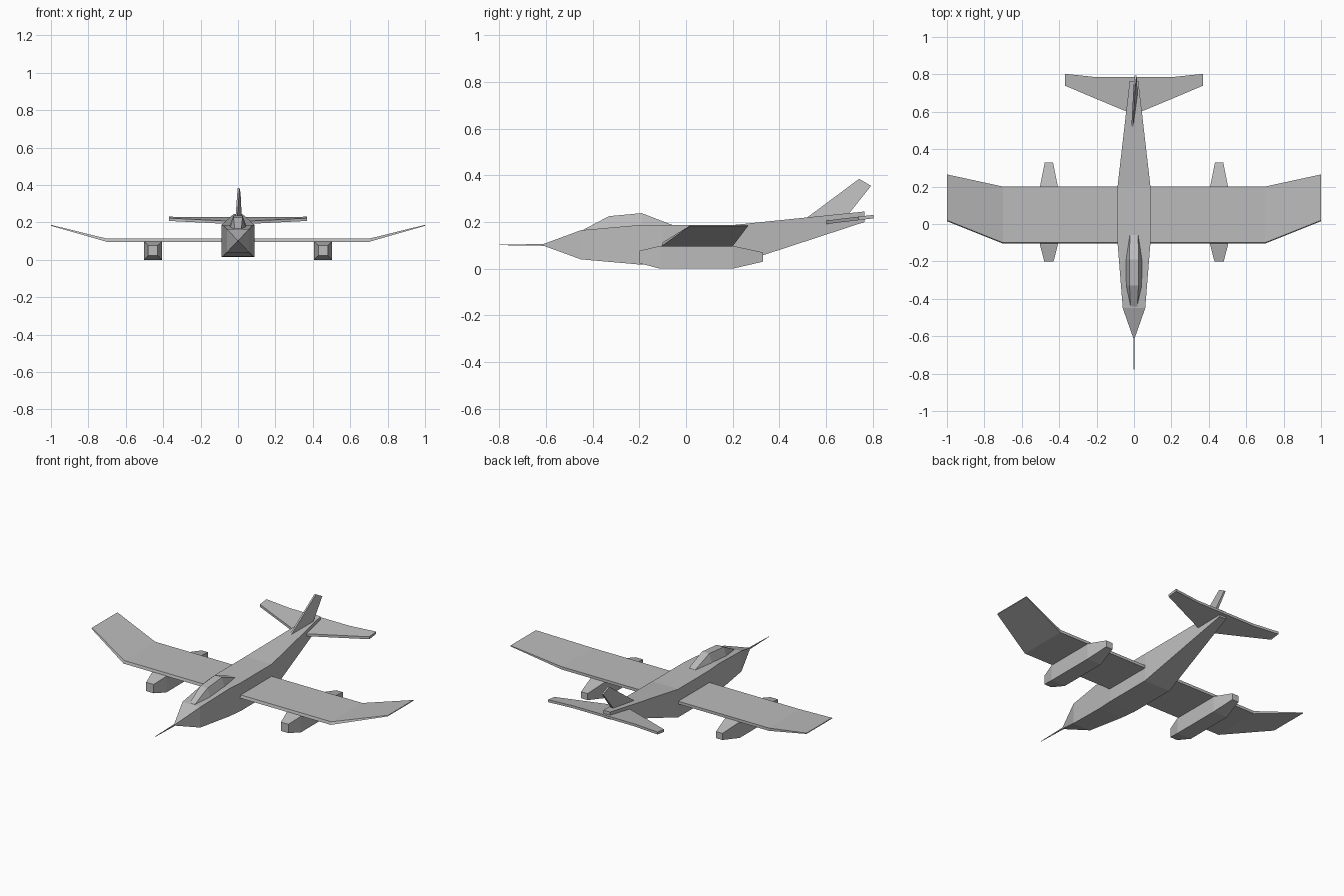
import bpy
import bmesh

cube = bpy.data.objects.get("Cube")
if cube:
    bpy.data.objects.remove(cube, do_unlink=True)

grey = bpy.data.materials.new("plain grey")
COLOUR = (0.5, 0.5, 0.5, 1)
grey.use_nodes = True
grey.diffuse_color = COLOUR
grey.node_tree.nodes["Principled BSDF"].inputs["Base Color"].default_value = COLOUR


def loft(name, rings):
    """Skin equal-length rings of points and close both ends."""
    bm = bmesh.new()
    loops = [[bm.verts.new(p) for p in ring] for ring in rings]
    n = len(loops[0])
    for a, b in zip(loops, loops[1:]):
        for i in range(n):
            j = (i + 1) % n
            bm.faces.new((a[i], a[j], b[j], b[i]))
    bm.faces.new(loops[0])
    bm.faces.new(loops[-1])
    bmesh.ops.remove_doubles(bm, verts=bm.verts, dist=0.0001)
    bmesh.ops.recalc_face_normals(bm, faces=bm.faces)
    mesh = bpy.data.meshes.new(name)
    bm.to_mesh(mesh)
    bm.free()
    mesh.materials.append(grey)
    obj = bpy.data.objects.new(name, mesh)
    bpy.context.collection.objects.link(obj)
    return obj


def box_ring(y, low, high, half_low, half_high, x=0):
    return [(x - half_low, y, low), (x + half_low, y, low),
            (x + half_high, y, high), (x - half_high, y, high)]


def body(name, stations, x=0):
    """Stations: y, bottom, top, half width at bottom, half width at top."""
    return loft(name, [box_ring(*s, x) for s in stations])


# Fuselage with needle nose
body("fuselage", [
    (-0.61, 0.098, 0.106, 0.004, 0.004),
    (-0.45, 0.04, 0.165, 0.06, 0.06),
    (-0.2, 0.018, 0.187, 0.08, 0.08),
    (-0.1, 0.015, 0.187, 0.088, 0.088),
    (0.2, 0.015, 0.187, 0.088, 0.088),
    (0.765, 0.2, 0.245, 0.023, 0.023),
])
body("nose_probe", [
    (-0.8, 0.101, 0.103, 0.001, 0.001),
    (-0.6, 0.098, 0.106, 0.004, 0.004),
])

# Canopy
body("canopy", [
    (-0.44, 0.155, 0.167, 0.02, 0.018),
    (-0.33, 0.165, 0.225, 0.045, 0.024),
    (-0.19, 0.18, 0.238, 0.045, 0.024),
    (-0.06, 0.18, 0.188, 0.025, 0.022),
])

for side, s in (("left", 1), ("right", -1)):
    # Wing with raised, swept tip panel: x, leading y, trailing y, low z, high z
    wing = [(0, -0.1, 0.2, 0.096, 0.113), (0.7, -0.1, 0.2, 0.096, 0.113),
            (1.0, 0.02, 0.265, 0.182, 0.187)]
    loft(side + "_wing", [
        [(s * x, lead - 0.005, lo), (s * x, trail, lo),
         (s * x, trail, hi), (s * x, lead, hi)] for x, lead, trail, lo, hi in wing])

    # Underwing engine pod
    body(side + "_engine", [
        (-0.2, 0.023, 0.077, 0.025, 0.025),
        (-0.11, 0.0, 0.098, 0.048, 0.048),
        (0.2, 0.0, 0.098, 0.048, 0.048),
        (0.33, 0.03, 0.07, 0.022, 0.022),
    ], s * 0.455)

    # Tailplane, pitched slightly so that it rises toward the rear
    def tail_ring(x, lead, trail):
        z = lambda y: 0.19 + 0.12 * (y - 0.59)
        return [(s * x, lead, z(lead)), (s * x, trail, z(trail)),
                (s * x, trail, z(trail) + 0.015), (s * x, lead, z(lead) + 0.015)]
    loft(side + "_tailplane", [tail_ring(0, 0.585, 0.785), tail_ring(0.2, 0.668, 0.785),
                               tail_ring(0.37, 0.74, 0.803)])

# Swept tail fin
loft("tail_fin", [
    [(-0.015, 0.5, 0.205), (-0.005, 0.5, 0.205), (0.02, 0.69, 0.225), (0.0, 0.69, 0.225)],
    [(-0.002, 0.742, 0.385), (0.008, 0.742, 0.385), (0.014, 0.793, 0.355), (0.004, 0.793, 0.355)],
])
